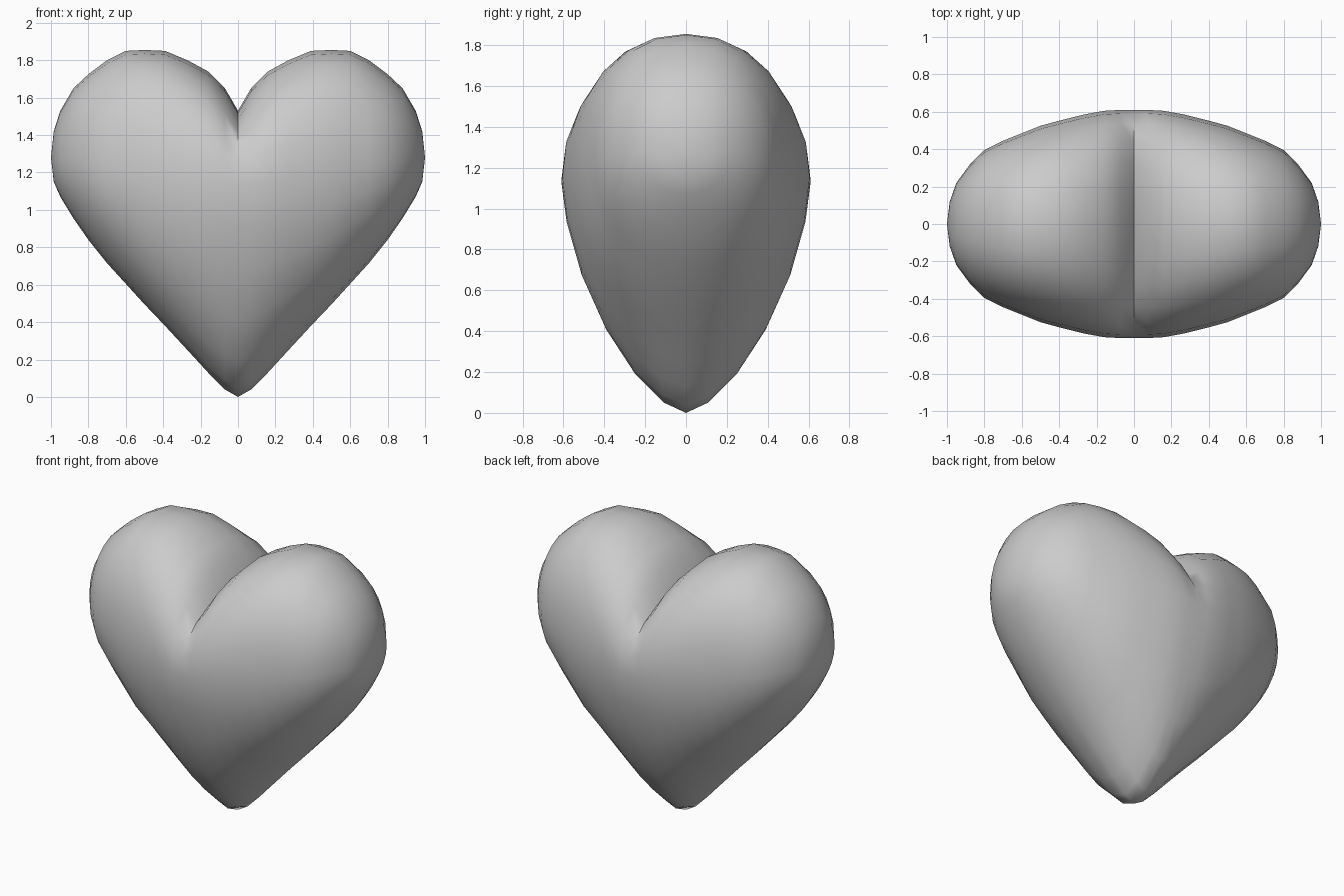
import bpy, bmesh, math

cube = bpy.data.objects.get("Cube")
if cube:
    bpy.data.objects.remove(cube)

# Half outline of the heart: x, underside height, top height, half depth
STATIONS = [
    (0.00, 0.00, 1.53, 0.61),
    (0.07, 0.04, 1.65, 0.61),
    (0.16, 0.13, 1.74, 0.605),
    (0.27, 0.25, 1.80, 0.585),
    (0.39, 0.38, 1.85, 0.555),
    (0.50, 0.495, 1.855, 0.525),
    (0.60, 0.605, 1.85, 0.485),
    (0.70, 0.715, 1.80, 0.445),
    (0.80, 0.84, 1.725, 0.395),
    (0.88, 0.955, 1.65, 0.315),
    (0.95, 1.07, 1.53, 0.22),
    (0.985, 1.15, 1.42, 0.12),
]
SIDES = 24


def signed_power(value, power):
    return math.copysign(abs(value) ** power, value)


def slice_ring(bm, x, low, high, depth):
    """Superellipse slice, fuller above its widest height than below."""
    middle = 1.13 + 0.15 * abs(x)
    below = min(2.0, 1.55 + 0.9 * abs(x))
    ring = []
    for i in range(SIDES):
        angle = math.tau * i / SIDES
        c, s = math.cos(angle), math.sin(angle)
        power = 2 / (2.2 if s >= 0 else below)
        reach = high - middle if s >= 0 else middle - low
        y = depth * signed_power(c, power)
        z = middle + reach * signed_power(s, power)
        ring.append(bm.verts.new((x, y, z)))
    return ring


# Loft the slices from the right lobe to the left lobe
bm = bmesh.new()
left_half = STATIONS[1:]
right_half = [(-x, *rest) for x, *rest in reversed(left_half)]
rings = [slice_ring(bm, *s) for s in right_half + STATIONS]
for a, b in zip(rings, rings[1:]):
    for i in range(SIDES):
        j = (i + 1) % SIDES
        bm.faces.new((a[i], a[j], b[j], b[i]))

# Close both outer ends with a fan
for ring, x in ((rings[0], -1), (rings[-1], 1)):
    pole = bm.verts.new((x, 0, 1.28))
    for i in range(SIDES):
        bm.faces.new((ring[i], ring[(i + 1) % SIDES], pole))
bmesh.ops.recalc_face_normals(bm, faces=bm.faces)

mesh = bpy.data.meshes.new("heart")
bm.to_mesh(mesh)
bm.free()
heart = bpy.data.objects.new("heart", mesh)
bpy.context.collection.objects.link(heart)

# Plain grey surface
grey = bpy.data.materials.new("plain_grey")
grey.use_nodes = True
colour = (0.6, 0.6, 0.6, 1)
grey.diffuse_color = colour
grey.node_tree.nodes["Principled BSDF"].inputs["Base Color"].default_value = colour
mesh.materials.append(grey)

# Smooth body with a crisp cleft
bpy.ops.object.select_all(action="DESELECT")
heart.select_set(True)
bpy.context.view_layer.objects.active = heart
bpy.ops.object.shade_smooth_by_angle(angle=math.radians(75))
